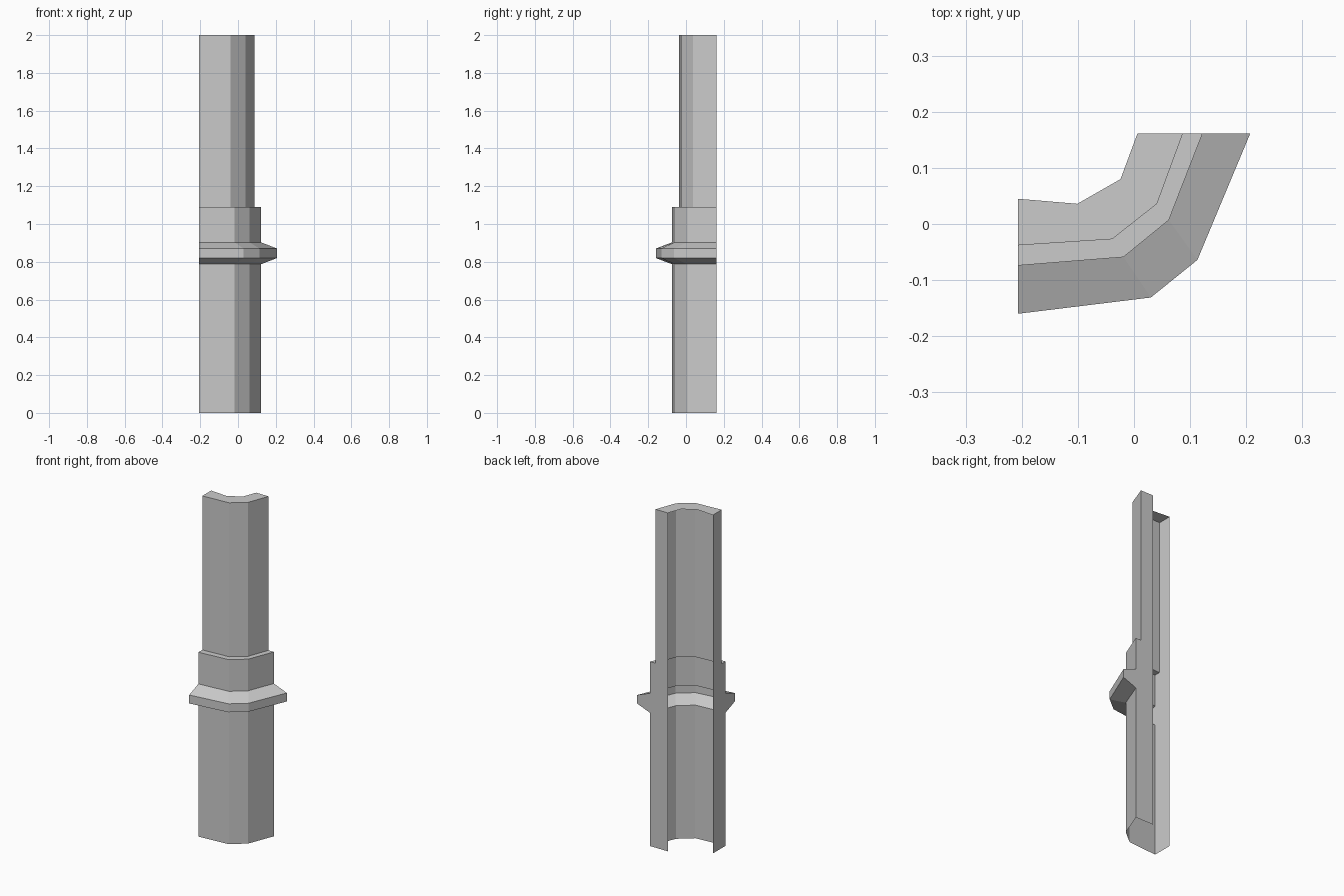
import bpy, bmesh

if "Cube" in bpy.data.objects:
    bpy.data.objects.remove(bpy.data.objects["Cube"])

# Plan-view corner paths, left end to right end
LEDGE = [(-0.207, -0.16), (0.03, -0.131), (0.113, -0.064), (0.207, 0.161)]
LOWER = [(-0.207, -0.074), (-0.019, -0.059), (0.062, 0.007), (0.122, 0.161)]
UPPER = [(-0.207, -0.038), (-0.039, -0.027), (0.041, 0.036), (0.087, 0.161)]
INNER = [(-0.207, 0.045), (-0.101, 0.036), (-0.024, 0.08), (0.006, 0.161)]

# Vertical profile: which path is followed at each height (last one is the top rim)
LEVELS = [(0.0, LOWER), (0.787, LOWER), (0.82, LEDGE), (0.87, LEDGE),
          (0.903, LOWER), (1.09, LOWER), (1.09, UPPER), (2.0, UPPER), (2.0, INNER)]

bm = bmesh.new()
rings = [[bm.verts.new((x, y, z)) for x, y in path] for z, path in LEVELS]

# Outer shell and top rim (the back and underside stay open)
for low, high in zip(rings, rings[1:]):
    for i in range(3):
        bm.faces.new((low[i], low[i + 1], high[i + 1], high[i]))

# Flat end caps with a straight inner edge
for end in (0, 3):
    foot = bm.verts.new((*INNER[end], 0.0))
    outline = [ring[end] for ring in rings] + [foot]
    bm.faces.new(outline if end == 0 else outline[::-1])

mesh = bpy.data.meshes.new("corner_wall_trim")
bm.to_mesh(mesh)
bm.free()
bpy.context.collection.objects.link(bpy.data.objects.new("corner_wall_trim", mesh))
